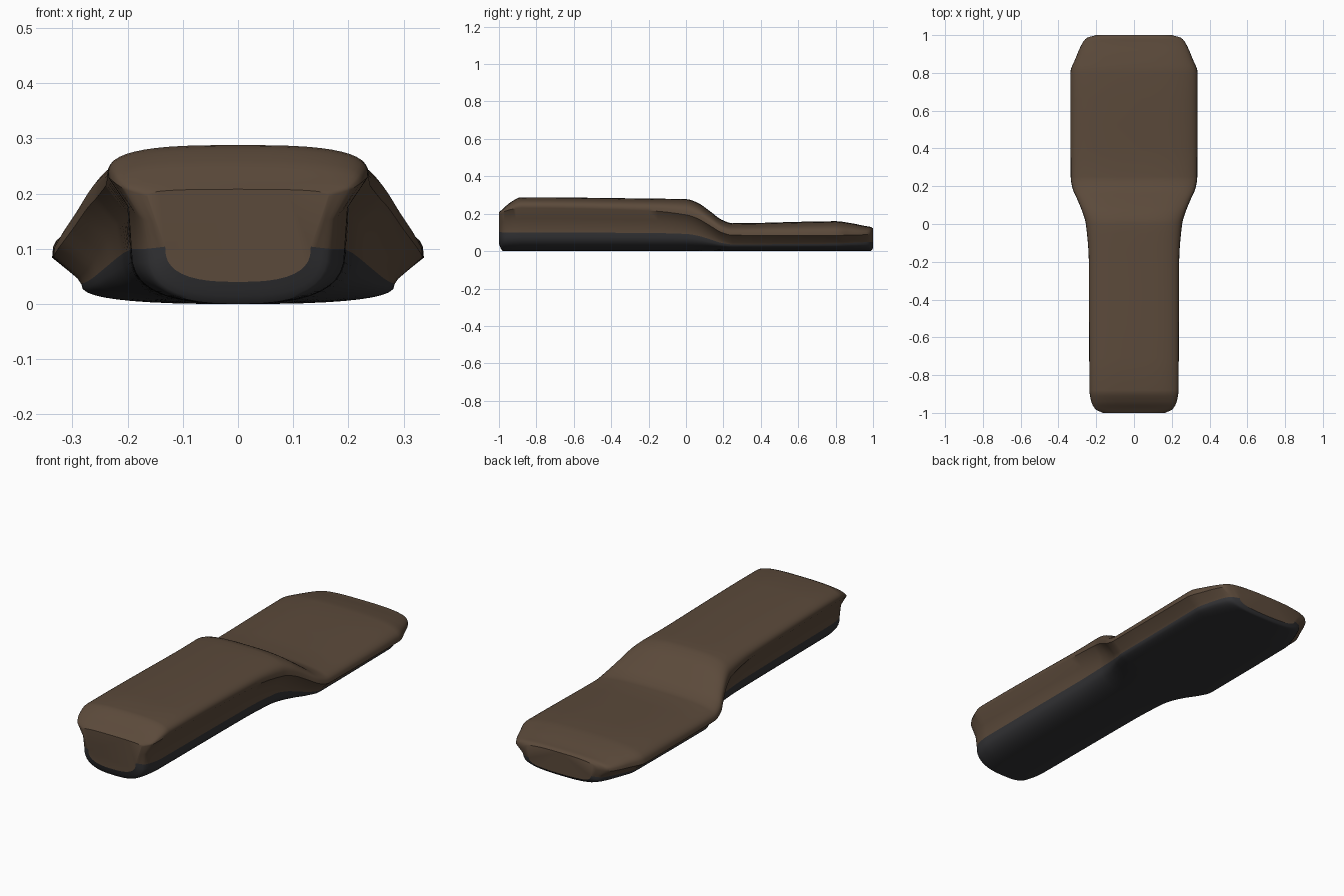
import bpy, bmesh, math

if "Cube" in bpy.data.objects:
    bpy.data.objects.remove(bpy.data.objects["Cube"])

# Stations along the seat:
# y, top z, edge half width, edge z, undercut half width, undercut z, base half width, base top z
ST = [
    (-1.00, .208, .165, .195, .150, .150, .132, .104),
    (-0.98, .225, .205, .208, .175, .155, .168, .100),
    (-0.94, .260, .226, .222, .190, .168, .185, .100),
    (-0.88, .288, .236, .231, .199, .175, .194, .100),
    (-0.20, .281, .239, .216, .203, .165, .198, .097),
    (0.00, .278, .255, .194, .216, .148, .208, .092),
    (0.06, .260, .272, .175, .228, .132, .220, .083),
    (0.13, .212, .300, .135, .252, .098, .244, .063),
    (0.19, .168, .326, .100, .274, .062, .268, .044),
    (0.25, .149, .335, .085, .290, .046, .284, .036),
    (0.80, .160, .337, .084, .292, .050, .284, .040),
    (0.88, .150, .308, .086, .272, .054, .264, .044),
    (0.96, .134, .272, .088, .240, .058, .232, .048),
    (0.985, .130, .250, .089, .220, .060, .212, .049),
    (1.00, .122, .200, .088, .180, .060, .172, .050),
]
NT, NB = 12, 10      # segments of the dome and of the belly, per half


def slope(i, k):
    # monotone slope, so flat stretches never overshoot
    if i in (0, len(ST) - 1):
        a, b = (ST[0], ST[1]) if i == 0 else (ST[-2], ST[-1])
        return (b[k] - a[k]) / (b[0] - a[0])
    p, c, n = ST[i - 1:i + 2]
    d0, d1 = (c[k] - p[k]) / (c[0] - p[0]), (n[k] - c[k]) / (n[0] - c[0])
    return 0 if d0 * d1 <= 0 else 2 * d0 * d1 / (d0 + d1)


def sample(i, t):
    a, b = ST[i], ST[i + 1]
    h = b[0] - a[0]
    out = [a[0] + h * t]
    for k in range(1, 8):
        out.append((2*t**3 - 3*t**2 + 1) * a[k] + (t**3 - 2*t**2 + t) * h * slope(i, k)
                   + (3*t**2 - 2*t**3) * b[k] + (t**3 - t**2) * h * slope(i + 1, k))
    return out


def section(s, bottom):
    y, top, w, e, w2, z2, w3, z3 = s
    half = []
    for j in range(NT + 1):                       # domed top
        a = math.pi / 2 * j / NT
        half.append((w * math.sin(a) ** (2/3), e + (top - e) * max(0, math.cos(a)) ** (2/3)))
    half.append((w2, z2))                         # undercut
    for j in range(NB + 1):                       # rounded belly
        a = math.pi / 2 * j / NB
        half.append((w3 * max(0, math.cos(a)) ** .75, z3 - (z3 - bottom) * math.sin(a) ** .75))
    half[-1] = (0, bottom)
    return ([(x, y, z) for x, z in half]
            + [(-x, y, z) for x, z in reversed(half[1:-1])])


samples = [sample(i, t / 4) for i in range(len(ST) - 1) for t in range(4)] + [list(ST[-1])]
rings = []
for s in samples:
    front = max(0, (-0.98 - s[0]) / 0.02)
    rear = max(0, (s[0] - 0.985) / 0.015)
    rings.append(section(s, 0.04 * front ** 1.5 + 0.015 * rear ** 1.5))


def shell(name, color, wanted, caps):
    bm = bmesh.new()
    vs = [[bm.verts.new(p) for p in r] for r in rings]
    n = len(rings[0])
    for a, b in zip(vs, vs[1:]):
        for j in range(n):
            if wanted(min(j, n - 1 - j)):
                k = (j + 1) % n
                bm.faces.new((a[j], b[j], b[k], a[k]))
    if caps:
        bm.faces.new(vs[0])
        bm.faces.new(vs[-1][::-1])
    bmesh.ops.delete(bm, geom=[v for v in bm.verts if not v.link_faces], context='VERTS')
    me = bpy.data.meshes.new(name)
    bm.to_mesh(me)
    bm.free()
    mat = bpy.data.materials.new(name + "_material")
    mat.diffuse_color = color
    mat.use_nodes = True
    mat.node_tree.nodes["Principled BSDF"].inputs["Base Color"].default_value = mat.diffuse_color
    me.materials.append(mat)
    ob = bpy.data.objects.new(name, me)
    bpy.context.collection.objects.link(ob)
    bpy.ops.object.select_all(action='DESELECT')
    ob.select_set(True)
    bpy.context.view_layer.objects.active = ob
    bpy.ops.object.shade_smooth_by_angle(angle=math.radians(40))


SPLIT = NT + 2
# padded brown cushion with its end faces
shell("seat_cushion", (.105, .068, .043, 1), lambda j: j < SPLIT, True)
# dark base pan
shell("seat_base", (.033, .033, .036, 1), lambda j: j >= SPLIT, False)
